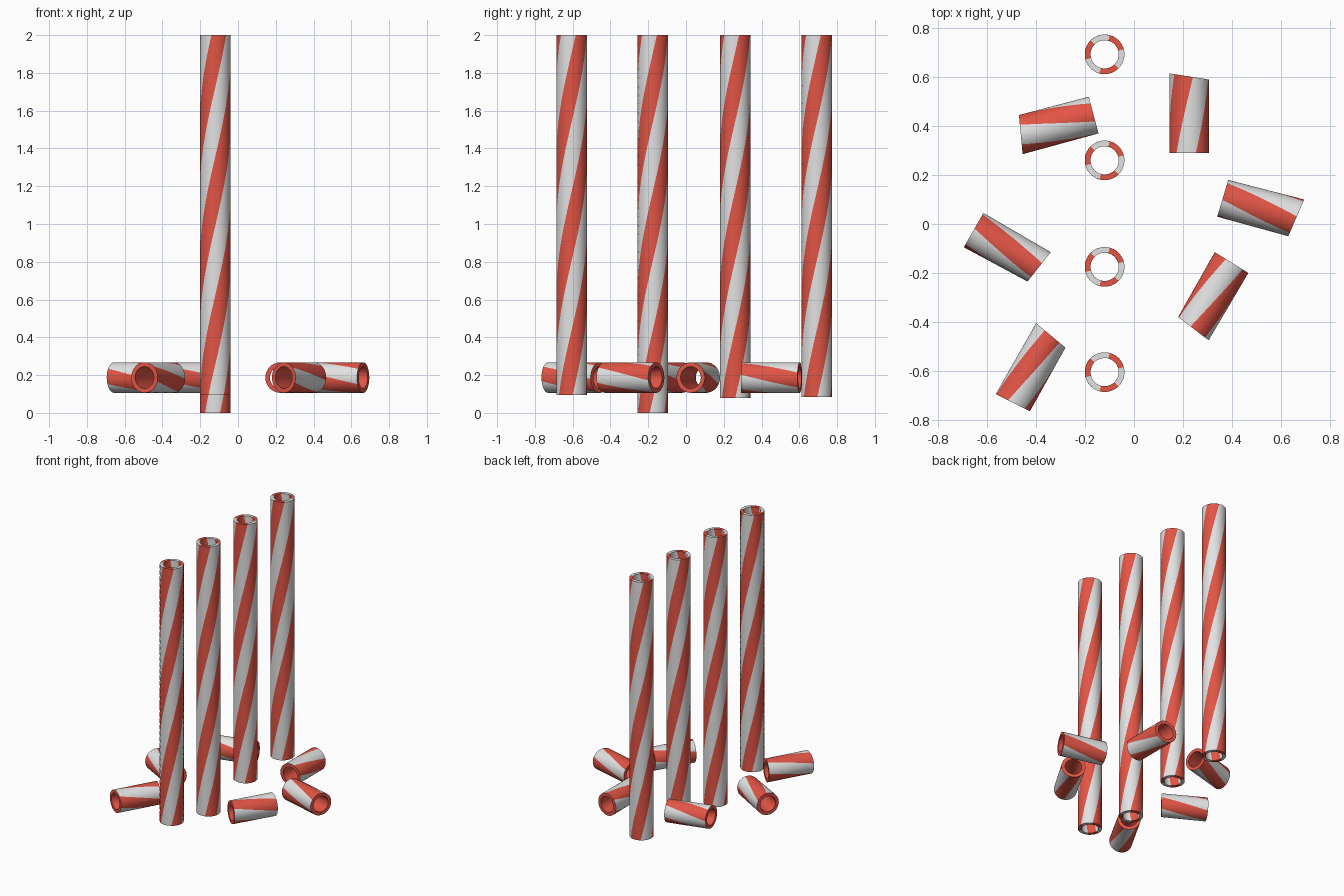
import bpy, bmesh, math
from mathutils import Vector

if "Cube" in bpy.data.objects:
    bpy.data.objects.remove(bpy.data.objects["Cube"])

SIDES = 48          # columns around each tube
R, BORE = 0.081, 0.71  # outer radius, inner/outer ratio
PITCH = 2.2         # height of one full stripe turn


def material(name, rgb):
    m = bpy.data.materials.new(name)
    m.diffuse_color = (*rgb, 1)
    m.use_nodes = True
    m.node_tree.nodes["Principled BSDF"].inputs["Base Color"].default_value = m.diffuse_color
    return m


RED = material("red", (0.76, 0.09, 0.06))
WHITE = material("white", (0.76, 0.76, 0.76))


def tube(name, point, length, rows, phase, spin, plain_inside):
    """Hollow tube; its columns twist along the length so stripes are whole columns."""
    bm = bmesh.new()
    rings = {}
    for k, ratio in enumerate((1.0, BORE)):
        for j in range(rows + 1):
            t = j / rows
            turn = phase + spin * 2 * math.pi * t * length / PITCH
            rings[k, j] = [bm.verts.new(point(t, turn + 2 * math.pi * i / SIDES, ratio))
                           for i in range(SIDES)]

    def band(a, b, striped, smooth):
        for i in range(SIDES):
            n = (i + 1) % SIDES
            f = bm.faces.new((a[i], a[n], b[n], b[i]))
            # three white and three red bands
            f.material_index = 1 if striped and i % 16 < 8 else 0
            f.smooth = smooth

    for j in range(rows):
        band(rings[0, j], rings[0, j + 1], True, True)
        band(rings[1, j + 1], rings[1, j], not plain_inside, True)
    band(rings[1, 0], rings[0, 0], not plain_inside, False)
    band(rings[0, rows], rings[1, rows], not plain_inside, False)
    bmesh.ops.recalc_face_normals(bm, faces=bm.faces)
    me = bpy.data.meshes.new(name)
    bm.to_mesh(me)
    bm.free()
    me.materials.append(RED)
    me.materials.append(WHITE)
    ob = bpy.data.objects.new(name, me)
    bpy.context.collection.objects.link(ob)
    bpy.context.view_layer.objects.active = ob
    bpy.ops.object.select_all(action='DESELECT')
    ob.select_set(True)
    bpy.ops.object.shade_smooth_by_angle(angle=math.radians(35))


HALF_WHITE = math.radians(30)

# Upright straws: y position and bottom height, all ending at z = 2
for n, (y, z0) in enumerate([(-0.605, 0.095), (-0.175, 0.0), (0.26, 0.08), (0.693, 0.085)]):
    length = 2 - z0

    def upright(t, a, r):
        return Vector((-0.12 + R * r * math.cos(a), y + R * r * math.sin(a), z0 + length * t))

    # a white band faces right (a little to the front) at the top
    top = math.radians(-15) - HALF_WHITE
    tube(f"upright_straw_{n + 1}", upright, length, 60,
         top - 2 * math.pi * length / PITCH, 1, False)

# Short cut pieces lying flat: start left, start right, end left, end right corners
# seen from above, then the angle of a white band at the middle of the piece
pieces = [
    ((0.145, 0.29), (0.307, 0.29), (0.145, 0.615), (0.307, 0.59), 75),
    ((-0.47, 0.445), (-0.455, 0.285), (-0.185, 0.52), (-0.145, 0.37), 65),
    ((-0.615, 0.045), (-0.695, -0.095), (-0.34, -0.115), (-0.435, -0.235), 40),
    ((-0.565, -0.695), (-0.425, -0.765), (-0.40, -0.405), (-0.28, -0.505), 50),
    ((0.18, -0.38), (0.305, -0.475), (0.33, -0.115), (0.467, -0.20), 105),
    ((0.385, 0.18), (0.34, 0.03), (0.695, 0.10), (0.63, -0.05), 30),
]
for n, (*corners, white) in enumerate(pieces):
    l0, r0, l1, r1 = [Vector((*c, 0.187)) for c in corners]
    length = ((l1 + r1) / 2 - (l0 + r0) / 2).length

    def lying(t, a, r):
        s = 0.5 + 0.5 * r * math.cos(a)
        p = l0.lerp(r0, s).lerp(l1.lerp(r1, s), t)
        p.z = 0.187 + R * r * math.sin(a)
        return p

    start = math.radians(white) - HALF_WHITE + math.pi * length / PITCH
    tube(f"cut_straw_{n + 1}", lying, length, 10, start, -1, True)
